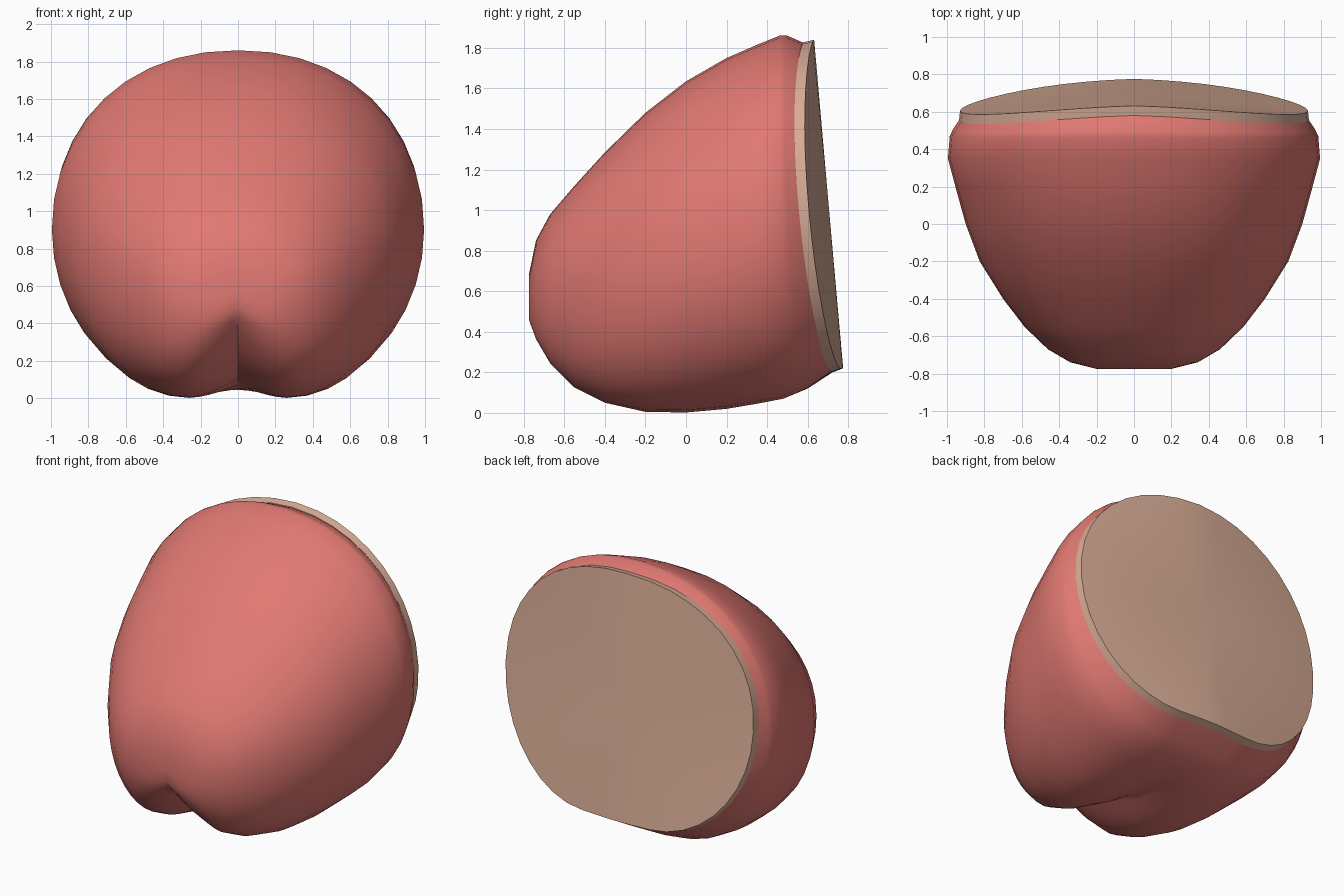
import bpy, bmesh, math

if "Cube" in bpy.data.objects:
    bpy.data.objects.remove(bpy.data.objects["Cube"])


def material(name, rgb):
    m = bpy.data.materials.new(name)
    m.diffuse_color = (*rgb, 1)
    m.use_nodes = True
    m.node_tree.nodes["Principled BSDF"].inputs["Base Color"].default_value = m.diffuse_color
    return m


flesh = material("rosy skin", (0.75, 0.19, 0.17))
tan = material("tan cut", (0.70, 0.42, 0.31))


def section(yt, zt, yb, zb, w, mid, cleft, bow):
    """Closed ring: domed top, flat-bottomed below with a V cleft at x = 0."""
    lobe = min(0.26, 0.5 * w)
    half = []
    for i in range(10):                       # top quarter
        a = math.pi / 2 * (1 - i / 10)
        half.append((w * math.cos(a) ** 0.93, mid + (zt - mid) * math.sin(a) ** 0.93))
    for i in range(9):                        # lower side
        a = math.pi / 2 * i / 9
        half.append((lobe + (w - lobe) * math.cos(a), mid - (mid - zb) * math.sin(a)))
    for i in range(6):                        # lobe into the cleft
        t = i / 5
        half.append((lobe * (1 - t), zb + cleft * t ** 1.6))
    half[0], half[-1] = (0, half[0][1]), (0, half[-1][1])
    pts = half + [(-x, z) for x, z in half[-2:0:-1]]
    ring = []
    for x, z in pts:
        f = (z - zb) / (zt - zb)
        ring.append((x, yb + (yt - yb) * f - bow * (abs(x) / w) ** 1.5, z))
    return ring


def loft(name, rings, mat, start=None, end=None):
    bm = bmesh.new()
    vs = [[bm.verts.new(p) for p in r] for r in rings]
    n = len(vs[0])
    for a, b in zip(vs, vs[1:]):
        for i in range(n):
            j = (i + 1) % n
            bm.faces.new((a[i], a[j], b[j], b[i]))
    for tip, ring in ((start, vs[0]), (end, vs[-1])):
        if tip:
            c = bm.verts.new(tip)
            for i in range(n):
                bm.faces.new((c, ring[i], ring[(i + 1) % n]))
    bmesh.ops.recalc_face_normals(bm, faces=bm.faces)
    # open shells: make sure the skin points outwards
    vol = sum(f.normal.dot(f.calc_center_median() - bm_center) * f.calc_area() for f in bm.faces)
    if vol < 0:
        bmesh.ops.reverse_faces(bm, faces=bm.faces)
    me = bpy.data.meshes.new(name)
    bm.to_mesh(me)
    bm.free()
    me.materials.append(mat)
    ob = bpy.data.objects.new(name, me)
    bpy.context.collection.objects.link(ob)
    bpy.context.view_layer.objects.active = ob
    ob.select_set(True)
    bpy.ops.object.shade_smooth_by_angle(angle=math.radians(45))
    ob.select_set(False)
    return ob


from mathutils import Vector
bm_center = Vector((0, 0.1, 0.9))

# Body stations: top y, top z, bottom y, bottom z, half width, widest z, cleft, bow
stations = [
    (-0.775, 0.68, -0.775, 0.46, 0.20, 0.57, 0.03, 0),
    (-0.74, 0.85, -0.74, 0.365, 0.34, 0.58, 0.07, 0),
    (-0.67, 0.98, -0.67, 0.245, 0.46, 0.60, 0.12, 0),
    (-0.55, 1.12, -0.55, 0.125, 0.585, 0.63, 0.14, 0),
    (-0.40, 1.285, -0.40, 0.05, 0.70, 0.67, 0.13, 0),
    (-0.20, 1.48, -0.20, 0.005, 0.825, 0.73, 0.10, 0),
    (0.00, 1.635, 0.00, 0.002, 0.90, 0.79, 0.07, 0),
    (0.20, 1.75, 0.20, 0.02, 0.955, 0.85, 0.03, 0),
    (0.35, 1.815, 0.35, 0.045, 0.995, 0.90, 0, 0),
    (0.46, 1.86, 0.48, 0.07, 0.985, 0.93, 0, 0),
    (0.50, 1.86, 0.60, 0.12, 0.97, 0.95, 0, 0.05),
    (0.58, 1.825, 0.73, 0.205, 0.935, 1.00, 0, 0.10),
]
loft("body", [section(*s) for s in stations], flesh, start=(0, -0.775, 0.57))

# Tan rim and back cap
rim = [section(0.58, 1.828, 0.73, 0.202, 0.935, 1.00, 0, 0.10),
       section(0.632, 1.84, 0.775, 0.22, 0.93, 1.00, 0, 0.10)]
loft("back_cap", rim, tan, end=(0, 0.703, 1.03))
